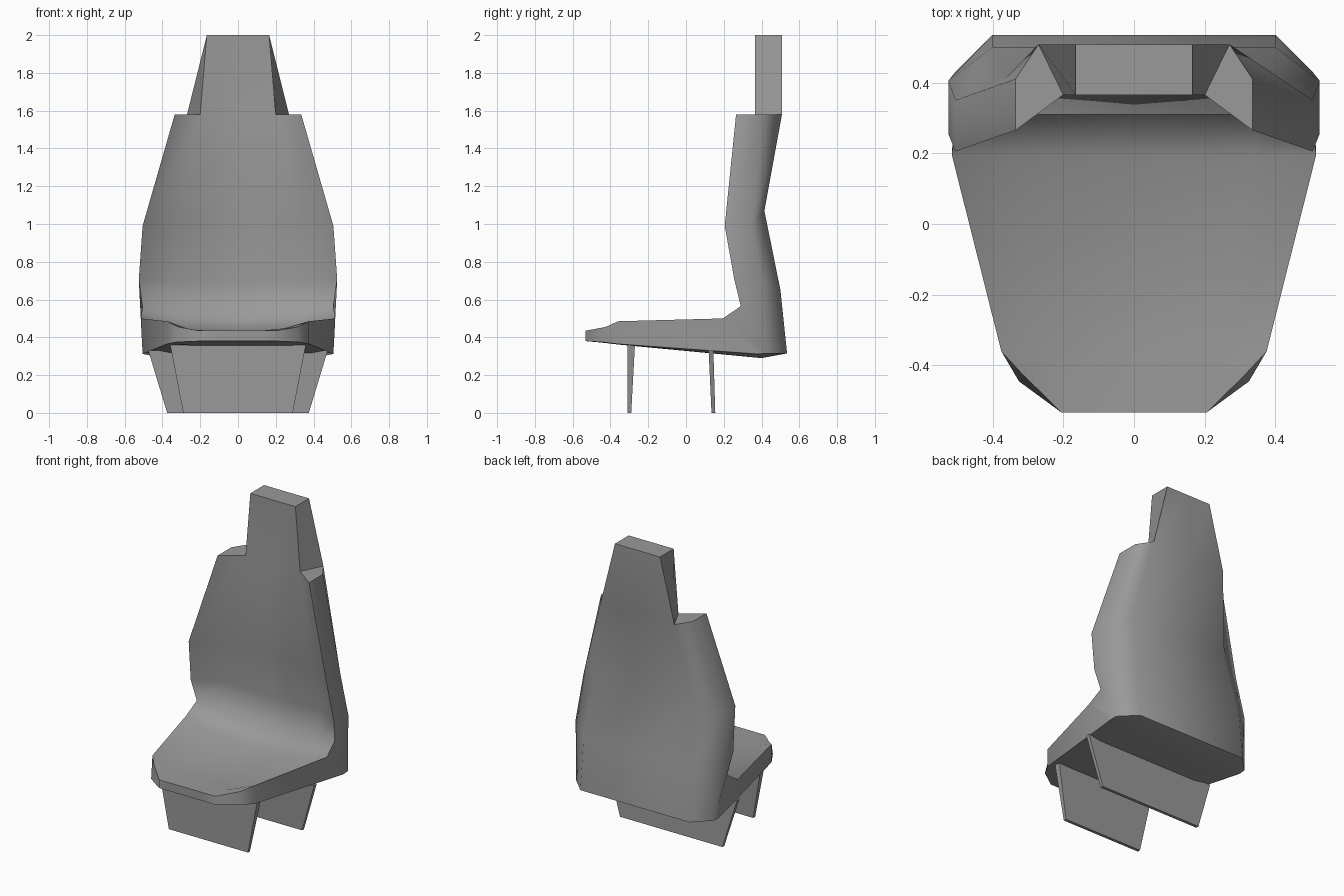
import bpy, bmesh
from math import radians

if "Cube" in bpy.data.objects:
    bpy.data.objects.remove(bpy.data.objects["Cube"])

grey = bpy.data.materials.new("dark_grey")
grey.diffuse_color = (0.32, 0.32, 0.32, 1)
grey.use_nodes = True
grey.node_tree.nodes["Principled BSDF"].inputs["Base Color"].default_value = grey.diffuse_color


def finish(name, bm, smooth=None):
    bmesh.ops.remove_doubles(bm, verts=bm.verts, dist=0.0005)
    bmesh.ops.recalc_face_normals(bm, faces=bm.faces)
    me = bpy.data.meshes.new(name)
    bm.to_mesh(me)
    bm.free()
    me.materials.append(grey)
    ob = bpy.data.objects.new(name, me)
    bpy.context.collection.objects.link(ob)
    if smooth:
        bpy.ops.object.select_all(action='DESELECT')
        ob.select_set(True)
        bpy.context.view_layer.objects.active = ob
        bpy.ops.object.shade_smooth_by_angle(angle=radians(smooth))
    return ob


def ring(bm, half):
    """Mirror a half section (first and last points on x = 0) into a closed ring."""
    pts = half + [(-x, y, z) for x, y, z in half[-2:0:-1]]
    return [bm.verts.new(p) for p in pts]


def bridge(bm, a, b):
    n = len(a)
    for i in range(n):
        j = (i + 1) % n
        bm.faces.new((a[i], a[j], b[j], b[i]))


# Seat shell: half sections from the seat front, round the bend, up the back.
# Each: cushion centre, cushion inner, bolster edge, outer edge, outer corner, outer centre
sections = [
    [(0, -.533, .435), (.12, -.533, .435), (.205, -.533, .435),
     (.205, -.533, .38), (.12, -.533, .38), (0, -.533, .38)],
    [(0, -.43, .433), (.2, -.43, .435), (.315, -.425, .455),
     (.325, -.445, .375), (.2, -.445, .372), (0, -.445, .372)],
    [(0, -.36, .43), (.25, -.36, .44), (.375, -.36, .485),
     (.375, -.36, .365), (.25, -.36, .362), (0, -.36, .362)],
    [(0, .19, .43), (.34, .19, .445), (.515, .195, .5),
     (.505, .38, .312), (.4, .40, .29), (0, .40, .29)],
    [(0, .32, .50), (.35, .32, .52), (.505, .29, .565),
     (.505, .43, .315), (.4, .535, .315), (0, .535, .315)],
    [(0, .37, .69), (.36, .36, .70), (.525, .255, .71),
     (.525, .405, .70), (.4, .50, .65), (0, .50, .65)],
    [(0, .31, .99), (.33, .31, .99), (.505, .205, .99),
     (.505, .35, .99), (.36, .415, 1.07), (0, .415, 1.07)],
    [(0, .365, 1.58), (.2, .365, 1.58), (.335, .265, 1.58),
     (.335, .41, 1.58), (.27, .508, 1.58), (0, .508, 1.58)],
]
bm = bmesh.new()
rings = [ring(bm, s) for s in sections]
for a, b in zip(rings, rings[1:]):
    bridge(bm, a, b)
bm.faces.new(rings[0])

# Shoulder caps and the headrest rising from the middle of the back
top = rings[-1]
bm.faces.new(top[1:5])
bm.faces.new(top[6:10])
base = [top[i] for i in (0, 1, 4, 5, 6, 9)]
head = ring(bm, [(0, .365, 2), (.165, .365, 2), (.165, .508, 2), (0, .508, 2)])
bridge(bm, base, head)
bm.faces.new(head)
finish("seat_shell", bm, 58)


# Tapered plate legs: (half width, front y, back y, z) at the floor and at the seat
def leg(name, *levels):
    bm = bmesh.new()
    lo, hi = [[bm.verts.new(p) for p in ((-w, f, z), (w, f, z), (w, b, z), (-w, b, z))]
              for w, f, b, z in levels]
    bridge(bm, lo, hi)
    bm.faces.new(lo)
    bm.faces.new(hi)
    finish(name, bm)


leg("front_leg", (.29, -.31, -.29, 0), (.36, -.31, -.27, .365))
leg("rear_leg", (.375, .135, .155, 0), (.475, .12, .145, .33))
